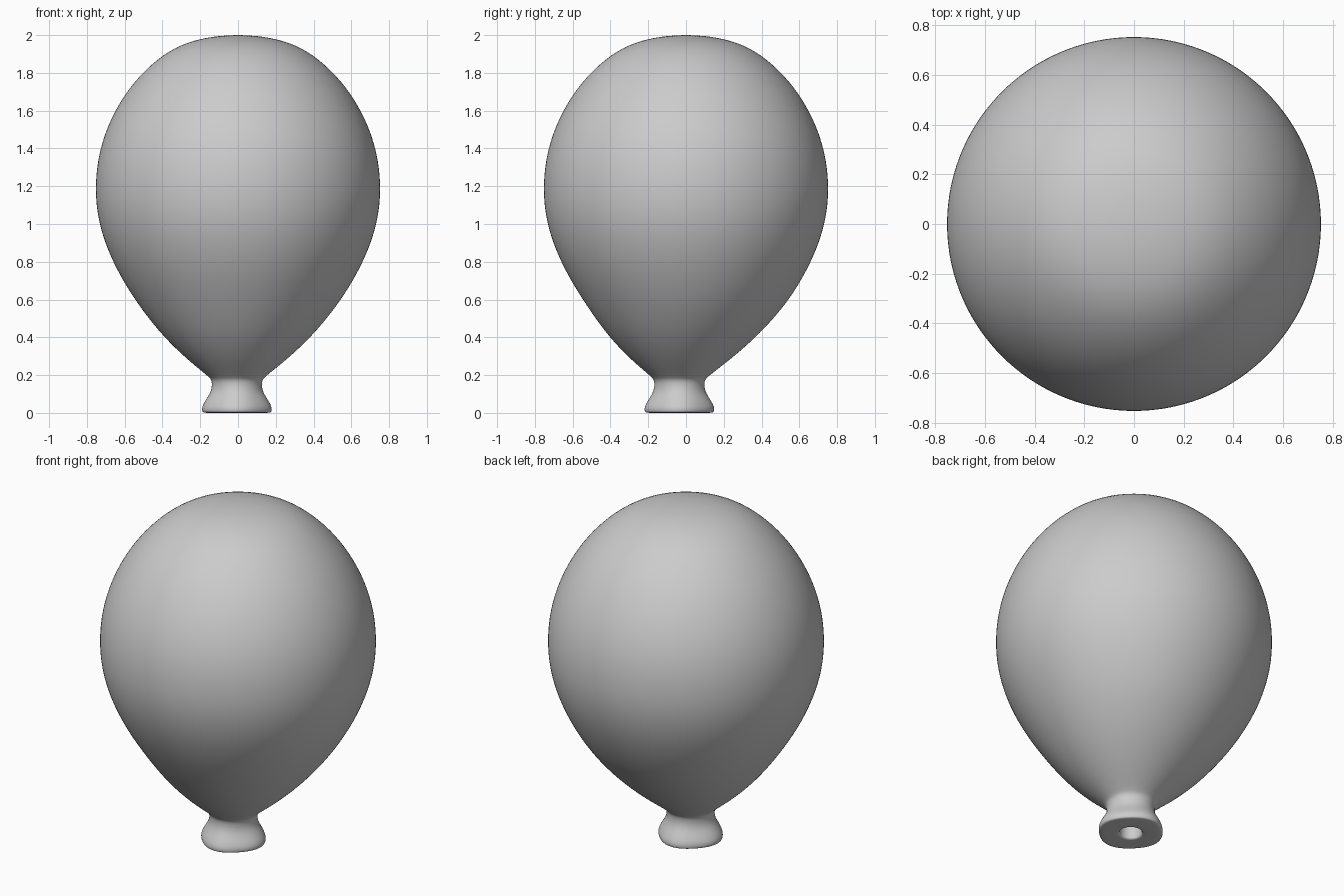
import bpy
import bmesh
from math import sin, cos, pi, radians

cube = bpy.data.objects.get("Cube")
if cube:
    bpy.data.objects.remove(cube, do_unlink=True)

# Matte grey rubber
rubber = bpy.data.materials.new("grey_rubber")
rubber.use_nodes = True
colour = (0.6, 0.6, 0.6, 1)
rubber.diffuse_color = colour
rubber.node_tree.nodes["Principled BSDF"].inputs["Base Color"].default_value = colour

SEGMENTS = 64

# (radius, height) from the blind end of the nozzle hole, round the lip, to the crown
hole = [(0.03, 0.16), (0.055, 0.14), (0.06, 0.08), (0.06, 0.01), (0.064, 0.0)]
lip = [(0.12, 0.0), (0.172, 0.0), (0.179, 0.008), (0.18, 0.03), (0.166, 0.06)]
neck = [(0.138, 0.105), (0.131, 0.14), (0.133, 0.172), (0.148, 0.19)]
body = [(0.194, 0.227), (0.283, 0.3), (0.387, 0.4), (0.472, 0.5), (0.546, 0.6),
        (0.609, 0.7), (0.662, 0.8), (0.704, 0.9), (0.734, 1.0), (0.751, 1.1),
        (0.755, 1.2), (0.748, 1.3), (0.729, 1.4), (0.697, 1.5), (0.651, 1.6),
        (0.59, 1.7), (0.508, 1.8), (0.395, 1.9), (0.27, 1.964), (0.13, 1.994)]


def fade(z, low, high):
    """Smoothly falls from 1 at low to 0 at high."""
    t = min(max((z - low) / (high - low), 0), 1)
    return 1 - t * t * (3 - 2 * t)


def ring(bm, radius, z):
    """A ring that leans off centre and turns slightly square near the lip."""
    lean = fade(z, 0.15, 0.65)
    square = 0.03 * fade(z, 0.04, 0.18) if radius > 0.1 else 0
    verts = []
    for i in range(SEGMENTS):
        a = 2 * pi * i / SEGMENTS
        r = radius * (1 + square * cos(4 * a))
        verts.append(bm.verts.new((r * cos(a) - 0.006 * lean,
                                   r * sin(a) - 0.035 * lean, z)))
    return verts


# Balloon skin
bm = bmesh.new()
rings = [ring(bm, r, z) for r, z in hole + lip + neck + body]
for lower, upper in zip(rings, rings[1:]):
    for i in range(SEGMENTS):
        j = (i + 1) % SEGMENTS
        bm.faces.new((lower[i], lower[j], upper[j], upper[i]))

# Close the hole and the crown with fans
for loop, height in ((rings[0], 0.165), (rings[-1], 2.001)):
    x = sum(v.co.x for v in loop) / SEGMENTS
    y = sum(v.co.y for v in loop) / SEGMENTS
    centre = bm.verts.new((x, y, height))
    for i in range(SEGMENTS):
        bm.faces.new((loop[i], loop[(i + 1) % SEGMENTS], centre))
bmesh.ops.recalc_face_normals(bm, faces=bm.faces)

mesh = bpy.data.meshes.new("balloon")
bm.to_mesh(mesh)
bm.free()
mesh.materials.append(rubber)
balloon = bpy.data.objects.new("balloon", mesh)
bpy.context.collection.objects.link(balloon)

bpy.ops.object.select_all(action='DESELECT')
balloon.select_set(True)
bpy.context.view_layer.objects.active = balloon
bpy.ops.object.shade_smooth_by_angle(angle=radians(60))

subdivision = balloon.modifiers.new("smooth_skin", 'SUBSURF')
subdivision.levels = 2
subdivision.render_levels = 2
